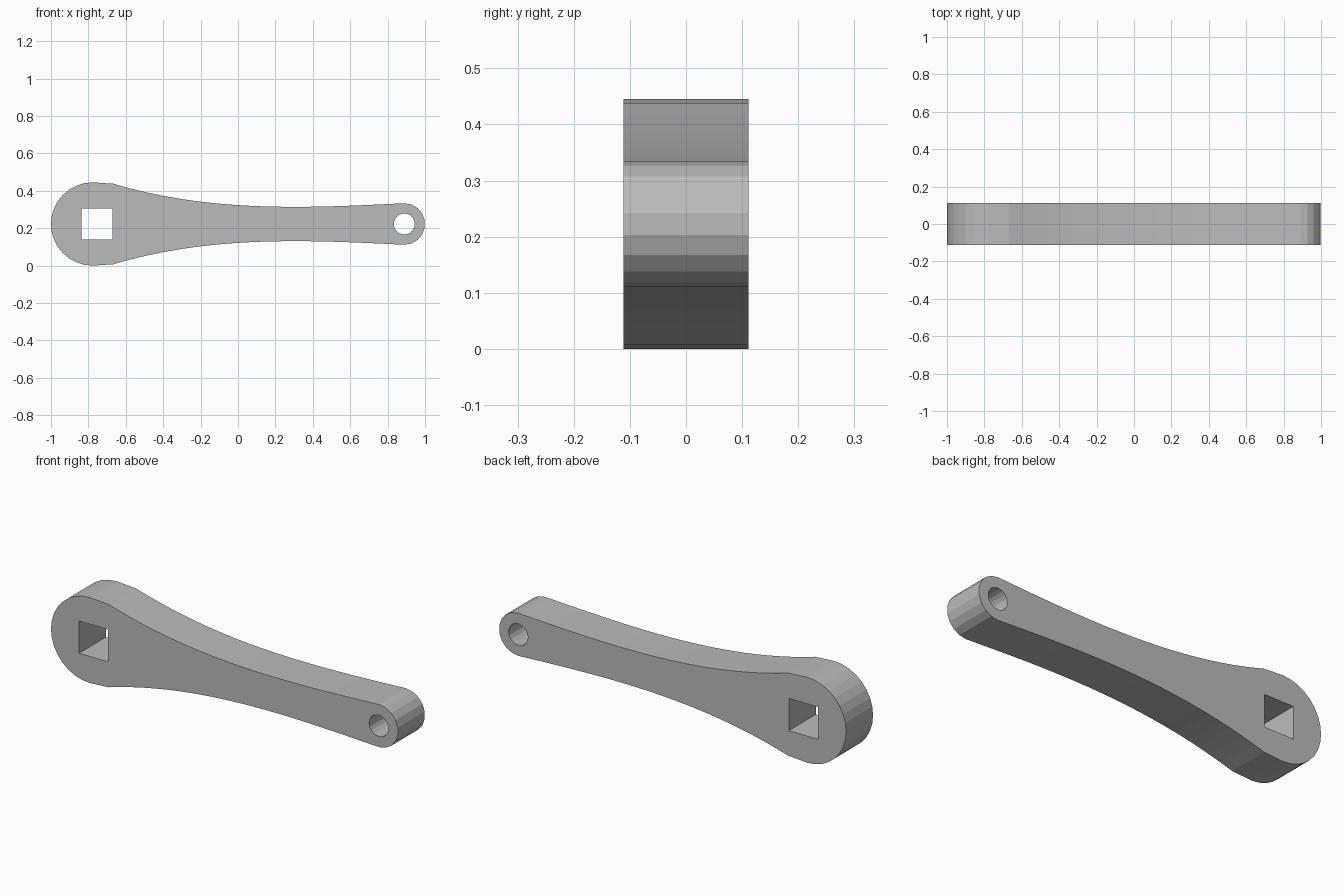
import bpy
import math
from mathutils import Vector
from mathutils.geometry import interpolate_bezier

cube = bpy.data.objects.get("Cube")
if cube:
    bpy.data.objects.remove(cube, do_unlink=True)

HEAD = Vector((-0.7775, 0.2225))
TIP = Vector((0.889, 0.2225))
HEAD_R, TIP_R, HALF_DEPTH = 0.2225, 0.111, 0.111


def arc(centre, radius, start, end, steps):
    """Points along an arc, angles in degrees."""
    angles = [math.radians(start + (end - start) * i / steps) for i in range(steps + 1)]
    return [centre + radius * Vector((math.cos(a), math.sin(a))) for a in angles]


def mirrored(points):
    """Flip points across the handle's long axis and reverse their order."""
    return [Vector((p.x, 2 * HEAD.y - p.y)) for p in reversed(points)]


# Waisted upper edge of the handle, from head shoulder to tip
edge = [Vector((p.x, p.y)) for p in interpolate_bezier(
    Vector((-0.667, 0.438, 0)), Vector((-0.148, 0.2825, 0)),
    Vector((0.371, 0.3075, 0)), Vector((TIP.x, TIP.y + TIP_R, 0)), 25)]

# Outer outline: upper edge, rounded tip, lower edge, round head
outline = (edge + arc(TIP, TIP_R, 90, -90, 9)[1:-1]
           + mirrored(edge) + arc(HEAD, HEAD_R, 270, 90, 16))

# Square drive socket and round hanging hole
socket = arc(Vector((-0.754, HEAD.y)), 0.084 * math.sqrt(2), 45, 315, 3)
hanging_hole = arc(TIP, 0.056, 0, 340, 17)

curve = bpy.data.curves.new("wrench_profile", "CURVE")
curve.dimensions = "2D"
curve.fill_mode = "BOTH"
curve.extrude = HALF_DEPTH
for loop in (outline, socket, hanging_hole):
    spline = curve.splines.new("POLY")
    spline.points.add(len(loop) - 1)
    for point, co in zip(spline.points, loop):
        point.co = (co.x, co.y, 0, 1)
    spline.use_cyclic_u = True

# Plain grey material
grey = bpy.data.materials.new("plain grey")
grey.use_nodes = True
colour = (0.5, 0.5, 0.5, 1)
grey.diffuse_color = colour
grey.node_tree.nodes["Principled BSDF"].inputs["Base Color"].default_value = colour
curve.materials.append(grey)

# Stand the profile upright and turn it into a flat-shaded mesh
wrench = bpy.data.objects.new("wrench_handle", curve)
bpy.context.collection.objects.link(wrench)
wrench.rotation_euler.x = math.radians(90)
bpy.ops.object.select_all(action="DESELECT")
wrench.select_set(True)
bpy.context.view_layer.objects.active = wrench
bpy.ops.object.convert(target="MESH")
bpy.ops.object.shade_flat()
